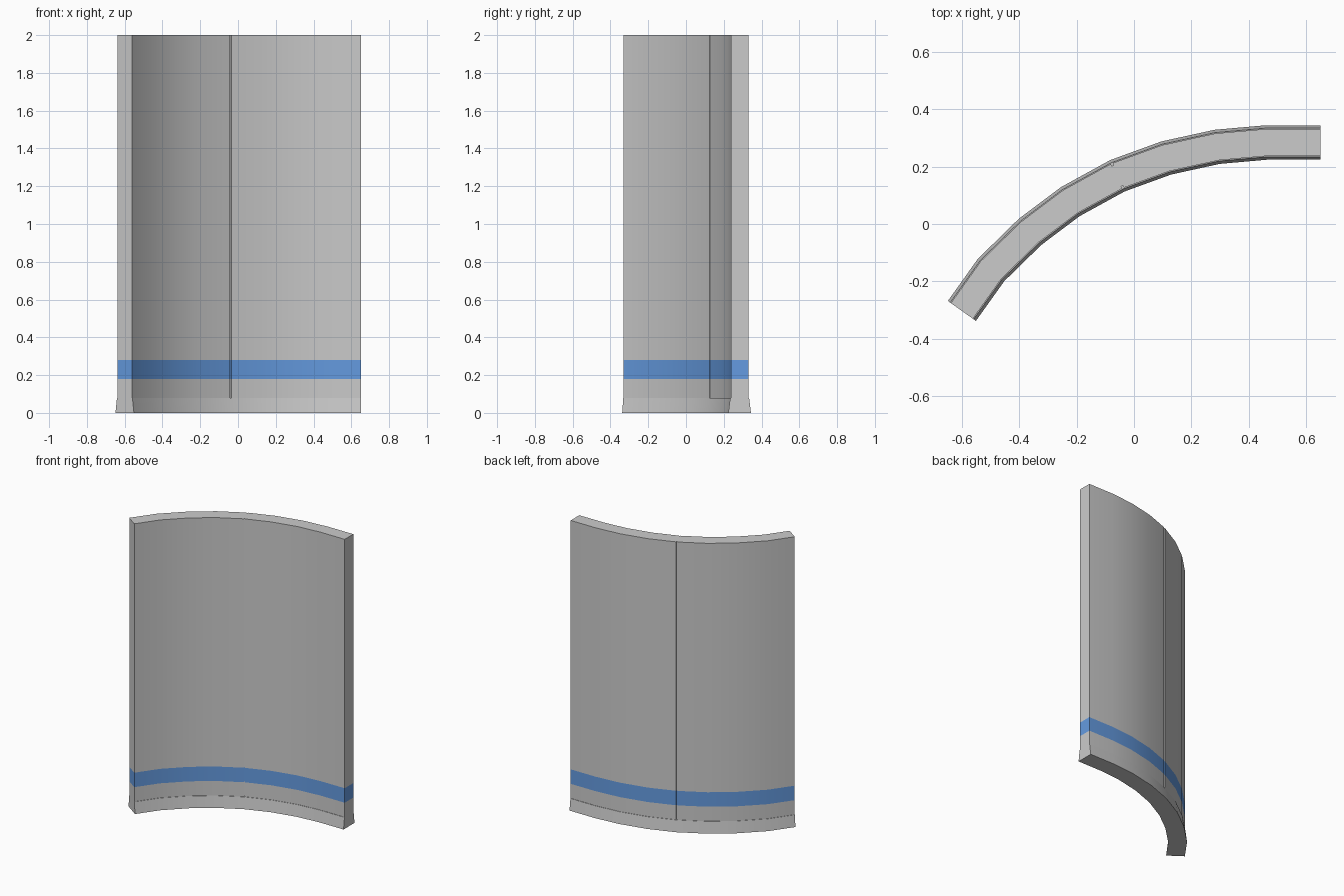
import bpy, bmesh, math
from mathutils import Vector

if "Cube" in bpy.data.objects:
    bpy.data.objects.remove(bpy.data.objects["Cube"])

# Centre line of the curved wall, seen from above
PATH = [Vector(p) for p in [
    (-0.600, -0.303), (-0.498, -0.160), (-0.363, -0.028), (-0.222, 0.078),
    (-0.058, 0.168), (0.112, 0.230), (0.290, 0.269), (0.460, 0.284), (0.650, 0.284)]]
JOINT = 4  # path point where the two panels meet


def side(offset, groove=0.0):
    """Mitred offset of the path, with an optional notch at the panel joint."""
    pts = []
    for i, p in enumerate(PATH):
        a = (p - PATH[i - 1]).normalized() if i > 0 else None
        b = (PATH[i + 1] - p).normalized() if i < len(PATH) - 1 else None
        a, b = a or b, b or a
        t = (a + b).normalized()
        n = Vector((-t.y, t.x))
        q = p + n * offset / t.dot(a)
        if groove and i == JOINT:
            inward = n * (-groove if offset > 0 else groove)
            w = t * 0.004
            pts += [q - w, q - w + inward, q + w + inward, q + w]
        else:
            pts.append(q)
    return pts


def build(name, rows, groove=0.0, band=None):
    """Stack outlines given as (z, half thickness) and skin them."""
    bm = bmesh.new()
    rings = []
    for z, half in rows:
        outline = side(half, groove) + side(-half, groove)[::-1]
        rings.append([bm.verts.new((p.x, p.y, z)) for p in outline])
    n = len(rings[0])
    for r in range(len(rings) - 1):
        lo, hi = rings[r], rings[r + 1]
        for i in range(n):
            j = (i + 1) % n
            f = bm.faces.new((lo[i], lo[j], hi[j], hi[i]))
            f.material_index = 1 if r == band else 0
    # caps as strips of quads between the two sides
    for ring in (rings[0], rings[-1]):
        for i in range(n // 2 - 1):
            bm.faces.new((ring[i], ring[i + 1], ring[n - 2 - i], ring[n - 1 - i]))
    bmesh.ops.recalc_face_normals(bm, faces=bm.faces)
    me = bpy.data.meshes.new(name)
    bm.to_mesh(me)
    bm.free()
    ob = bpy.data.objects.new(name, me)
    bpy.context.collection.objects.link(ob)
    bpy.ops.object.select_all(action='DESELECT')
    ob.select_set(True)
    bpy.context.view_layer.objects.active = ob
    bpy.ops.object.shade_smooth_by_angle(angle=math.radians(30))
    return ob


# Wall panels with a joint groove on both faces and a painted stripe
wall = build("wall_panels", [(0.08, 0.047), (0.18, 0.047), (0.28, 0.047), (2.0, 0.047)],
             groove=0.008, band=1)
grey = bpy.data.materials.new("wall_grey")
grey.diffuse_color = (0.8, 0.8, 0.8, 1)
grey.use_nodes = True
grey.node_tree.nodes["Principled BSDF"].inputs["Base Color"].default_value = grey.diffuse_color
blue = bpy.data.materials.new("stripe_blue")
blue.diffuse_color = (0.13, 0.33, 0.75, 1)
blue.use_nodes = True
blue.node_tree.nodes["Principled BSDF"].inputs["Base Color"].default_value = blue.diffuse_color
wall.data.materials.append(grey)
wall.data.materials.append(blue)

# Flared skirting at the foot
build("base_skirting", [(0.0, 0.06), (0.08, 0.050)])
